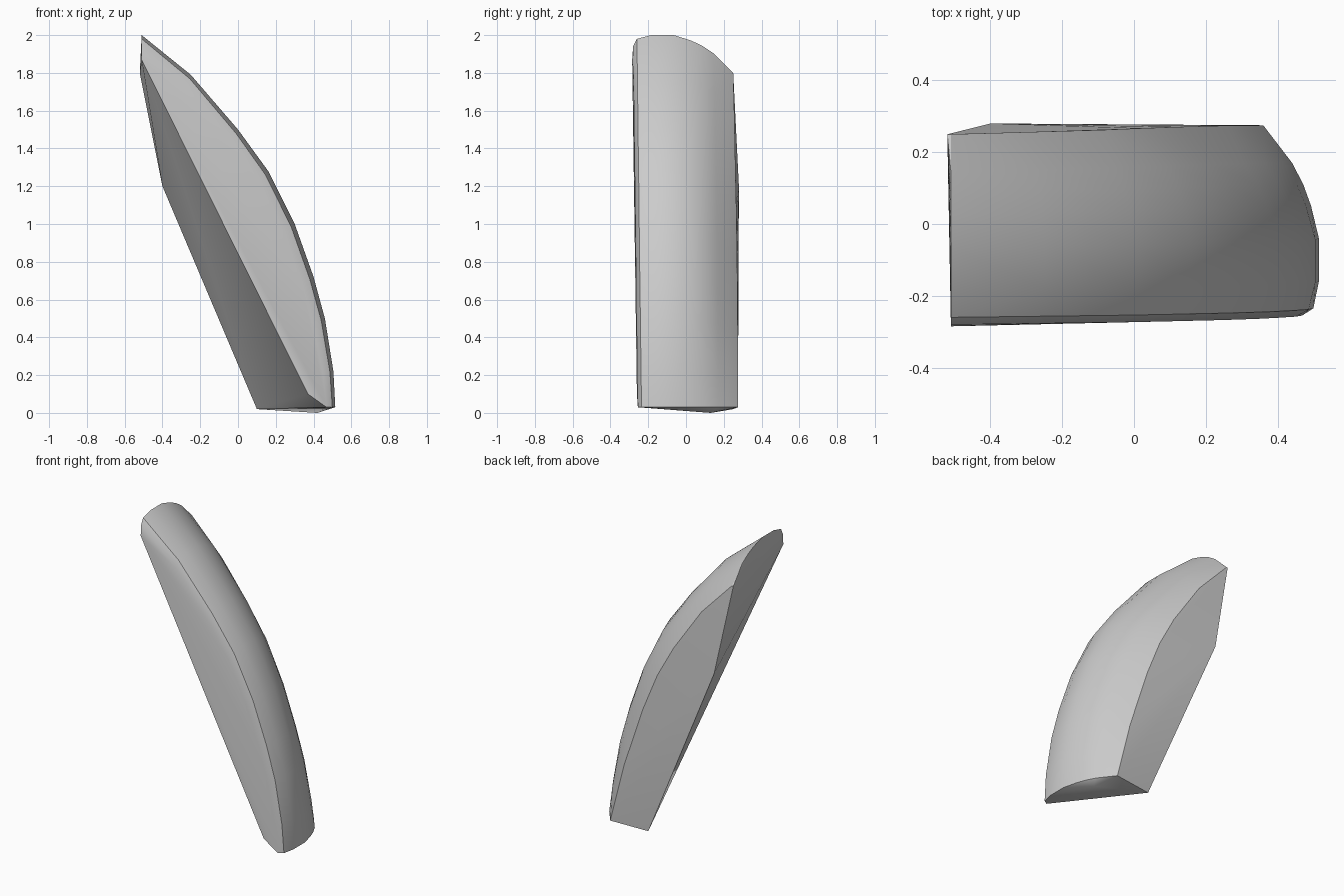
import bpy, bmesh, math

if "Cube" in bpy.data.objects:
    bpy.data.objects.remove(bpy.data.objects["Cube"], do_unlink=True)

stone = bpy.data.materials.new("pale grey")
stone.use_nodes = True
stone.diffuse_color = (0.6, 0.6, 0.6, 1)
stone.node_tree.nodes["Principled BSDF"].inputs["Base Color"].default_value = (0.6, 0.6, 0.6, 1)

# Outer curve of the blade in x and z, from the foot to the tip
spine = [(0.515, 0.03), (0.505, 0.22), (0.46, 0.5), (0.4, 0.72), (0.3, 1.0),
         (0.16, 1.28), (0, 1.5), (-0.25, 1.79), (-0.51, 2.0)]
# Rounded section across the blade: y and share of the full inset
section = [(-0.255, 0.3), (-0.235, 0.1), (-0.16, 0), (-0.04, 0),
           (0.05, 0.14), (0.11, 0.28), (0.17, 0.48), (0.275, 1)]

points = []
for i, (x, z) in enumerate(spine):
    t = i / (len(spine) - 1)
    depth = 0.155 + 0.045 * t + 0.07 * math.sin(math.pi * t)
    turn = t * math.pi / 2
    for y, share in section:
        shift = -0.025 * t + 0.008 * math.sin(math.pi * t) * (y > 0)
        d = depth * share
        points.append((x - d * math.cos(turn), y + shift, z - d * math.sin(turn)))

# Straight inner edges and the slanted foot
points += [(-0.51, -0.285, 1.87), (0.37, -0.26, 0.1),
           (-0.52, 0.25, 1.8), (-0.4, 0.28, 1.2),
           (0.1, 0.25, 0.02), (0.42, 0.13, 0)]

# Wrap the blade in one closed convex skin
bm = bmesh.new()
for p in points:
    bm.verts.new(p)
hull = bmesh.ops.convex_hull(bm, input=bm.verts[:])
loose = {g for g in hull["geom_interior"] + hull["geom_unused"]
         if isinstance(g, bmesh.types.BMVert)}
bmesh.ops.delete(bm, geom=list(loose), context='VERTS')
bmesh.ops.dissolve_limit(bm, angle_limit=math.radians(1.5),
                         verts=bm.verts[:], edges=bm.edges[:])
bmesh.ops.recalc_face_normals(bm, faces=bm.faces[:])

mesh = bpy.data.meshes.new("curved_blade")
bm.to_mesh(mesh)
bm.free()
blade = bpy.data.objects.new("curved_blade", mesh)
mesh.materials.append(stone)
bpy.context.collection.objects.link(blade)
bpy.context.view_layer.objects.active = blade
blade.select_set(True)
bpy.ops.object.shade_smooth_by_angle(angle=math.radians(30))
